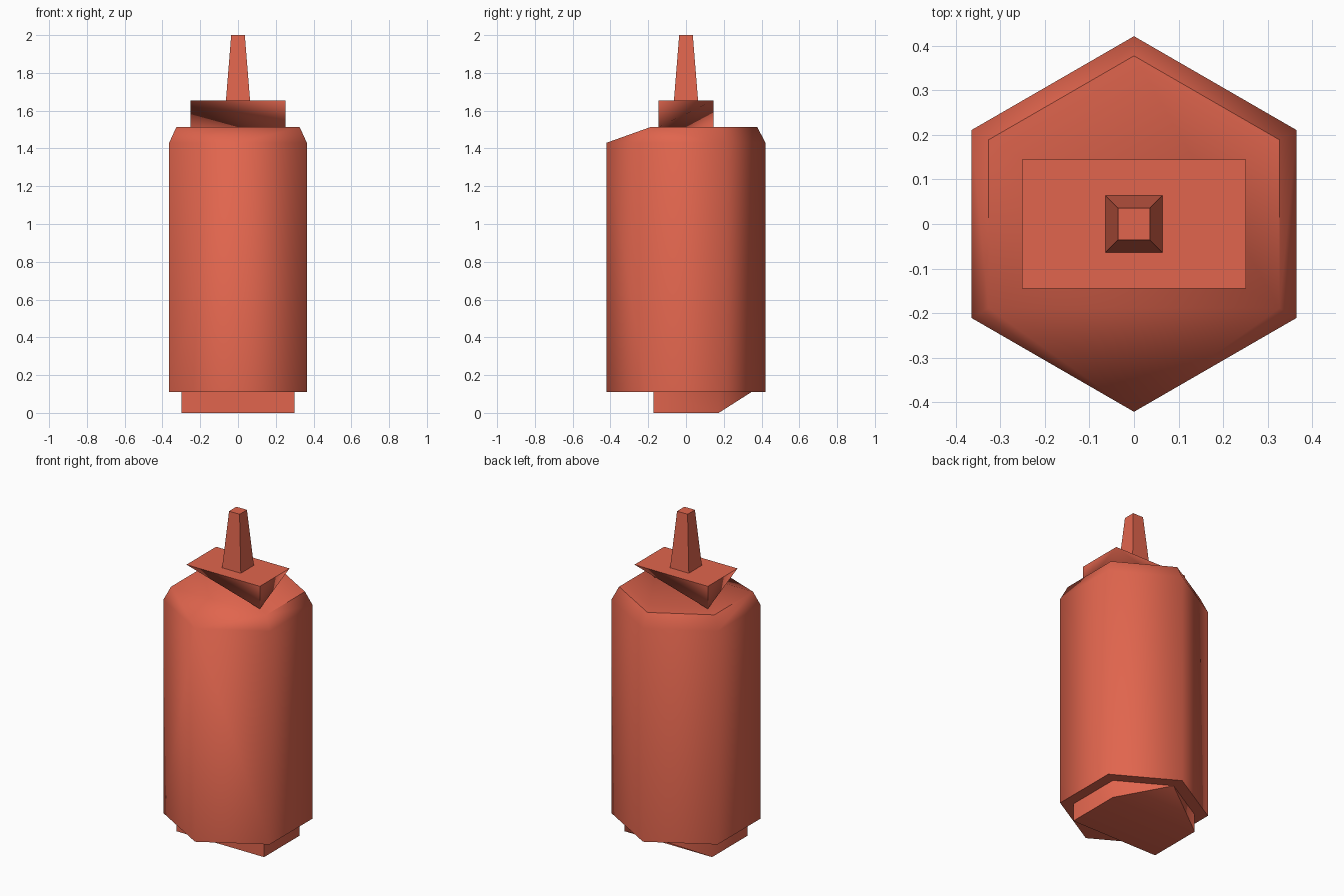
import bpy, bmesh, math

if "Cube" in bpy.data.objects:
    bpy.data.objects.remove(bpy.data.objects["Cube"])

red = bpy.data.materials.new("sauce_red")
red.diffuse_color = (0.75, 0.13, 0.075, 1)
red.use_nodes = True
red.node_tree.nodes["Principled BSDF"].inputs["Base Color"].default_value = red.diffuse_color


def hexagon(r, z, skip=()):
    # corner 1 points back (+y), corner 4 points forward (-y)
    return [(r * math.cos(math.radians(30 + 60 * i)),
             r * math.sin(math.radians(30 + 60 * i)), z)
            for i in range(6) if i not in skip]


def square(s, z):
    return [(x, y, z) for x in (-s, s) for y in (-s, s)]


def hull(name, points, smooth_angle):
    # convex part through a few rings of points
    bm = bmesh.new()
    for p in points:
        bm.verts.new(p)
    bmesh.ops.convex_hull(bm, input=bm.verts[:])
    bmesh.ops.dissolve_limit(bm, angle_limit=math.radians(0.5),
                             verts=bm.verts[:], edges=bm.edges[:])
    bmesh.ops.recalc_face_normals(bm, faces=bm.faces[:])
    for f in bm.faces:
        f.smooth = True
    me = bpy.data.meshes.new(name)
    bm.to_mesh(me)
    bm.free()
    me.set_sharp_from_angle(angle=math.radians(smooth_angle))
    me.materials.append(red)
    ob = bpy.data.objects.new(name, me)
    bpy.context.collection.objects.link(ob)
    return ob


# stepped foot: rectangle on the ground, back corner only at its top
hull("bottle_foot", hexagon(0.346, 0, (1, 4)) + hexagon(0.346, 0.11, (4,)), 62)

# six-sided body with a shoulder that lacks its front corner
hull("bottle_body", hexagon(0.421, 0.11) + hexagon(0.421, 1.43)
     + hexagon(0.377, 1.513, (4,)), 61)

# wedge cap: rectangle on top, diagonal edge below (front right to back left)
hull("cap", hexagon(0.29, 1.653, (1, 4)) + hexagon(0.29, 1.513, (0, 1, 3, 4)), 80)

# tapered square nozzle
hull("nozzle", square(0.064, 1.653) + square(0.036, 2.0), 30)
